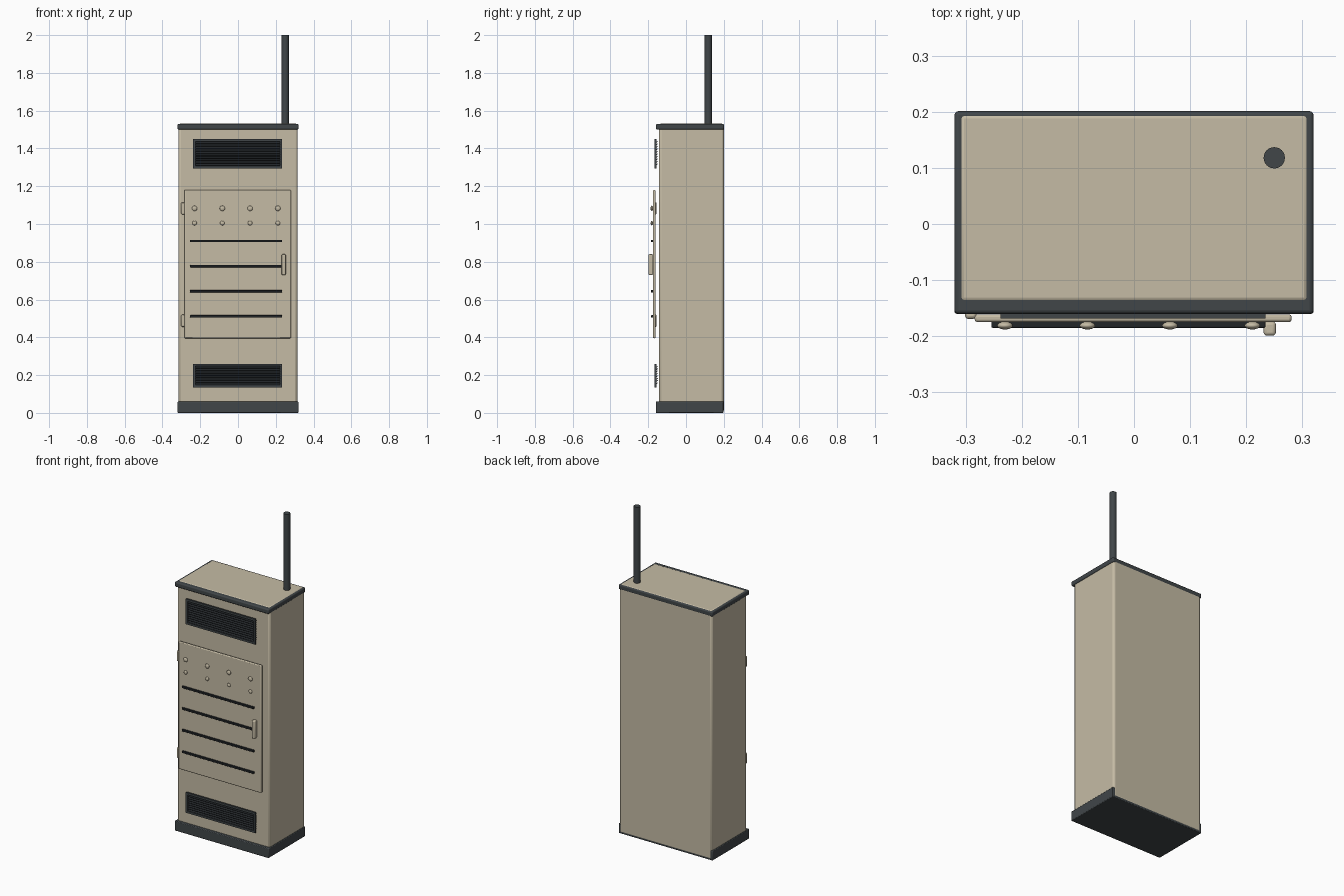
import bpy
from math import radians

if "Cube" in bpy.data.objects:
    bpy.data.objects.remove(bpy.data.objects["Cube"], do_unlink=True)


def material(name, rgb):
    m = bpy.data.materials.new(name)
    m.use_nodes = True
    m.diffuse_color = (*rgb, 1)
    m.node_tree.nodes["Principled BSDF"].inputs["Base Color"].default_value = (*rgb, 1)
    return m


TAN = material("beige paint", (0.56, 0.50, 0.375))
TRIM = material("slate trim", (0.052, 0.061, 0.066))
BLACK = material("dark vent", (0.016, 0.019, 0.022))


def finish(ob, name, mat, bevel=0, segments=2):
    ob.name = name
    ob.data.materials.append(mat)
    if bevel:
        mod = ob.modifiers.new("Bevel", "BEVEL")
        mod.width = bevel
        mod.segments = segments
    bpy.ops.object.shade_smooth_by_angle(angle=radians(35))
    return ob


def box(name, mat, x, y, z, bevel=0, segments=2, tilt=0):
    """Box given by its (low, high) range on each axis."""
    ranges = (x, y, z)
    bpy.ops.mesh.primitive_cube_add(size=1, location=[(a + b) / 2 for a, b in ranges])
    ob = bpy.context.object
    ob.scale = [b - a for a, b in ranges]
    bpy.ops.object.transform_apply(location=False, rotation=False, scale=True)
    ob.rotation_euler.x = tilt
    return finish(ob, name, mat, bevel, segments)


# Cabinet with plinth and top rim
box("cabinet_body", TAN, (-0.315, 0.315), (-0.143, 0.2), (0.002, 1.532), 0.012)
box("plinth", TRIM, (-0.32, 0.32), (-0.16, 0.199), (0, 0.06), 0.004)
box("top_rim", TRIM, (-0.32, 0.32), (-0.16, 0.201), (1.5, 1.53), 0.007, 3)

# Antenna
bpy.ops.mesh.primitive_cylinder_add(vertices=24, radius=0.019, depth=0.48,
                                    location=(0.25, 0.118, 1.76))
finish(bpy.context.object, "antenna", TRIM)


# Louvred vents: a thin frame with tilted slats behind it
def vent(name, low, high, slats):
    left, right, rim = -0.238, 0.234, 0.012
    depth = (-0.168, -0.157)
    box(name + "_frame_bottom", TRIM, (left, right), depth, (low, low + rim))
    box(name + "_frame_top", TRIM, (left, right), depth, (high - rim, high))
    box(name + "_frame_right", TRIM, (left, left + rim), depth, (low + rim, high - rim))
    box(name + "_frame_left", TRIM, (right - rim, right), depth, (low + rim, high - rim))
    pitch = (high - low - 2 * rim) / slats
    for i in range(slats):
        z = low + rim + pitch * (i + 0.5)
        box(f"{name}_slat_{i + 1}", BLACK, (left + 0.004, right - 0.004),
            (-0.166, -0.148), (z - 0.002, z + 0.002), tilt=radians(42))


vent("upper_vent", 1.295, 1.45, 10)
vent("lower_vent", 0.135, 0.26, 8)

# Door, hinges and handle
box("door", TAN, (-0.284, 0.281), (-0.175, -0.161), (0.395, 1.18), 0.005)
for label, z in (("upper", 1.083), ("lower", 0.488)):
    box(label + "_hinge", TAN, (-0.301, -0.281), (-0.169, -0.155),
        (z - 0.032, z + 0.032), 0.005)
box("door_handle", TAN, (0.231, 0.253), (-0.199, -0.174), (0.73, 0.84), 0.006, 3)

# Dark slots across the door
for i in range(4):
    z = 0.511 + 0.133 * i
    box(f"door_slot_{i + 1}", BLACK, (-0.254, 0.234), (-0.185, -0.173),
        (z - 0.006, z + 0.006), 0.002)

# Two rows of round studs
for row, z, radius in (("upper", 1.083, 0.014), ("lower", 1.005, 0.012)):
    for i in range(4):
        bpy.ops.mesh.primitive_uv_sphere_add(segments=16, ring_count=10, radius=radius,
                                             location=(-0.23 + 0.147 * i, -0.181, z))
        stud = bpy.context.object
        stud.scale.y = 0.5
        finish(stud, f"{row}_stud_{i + 1}", TAN)
